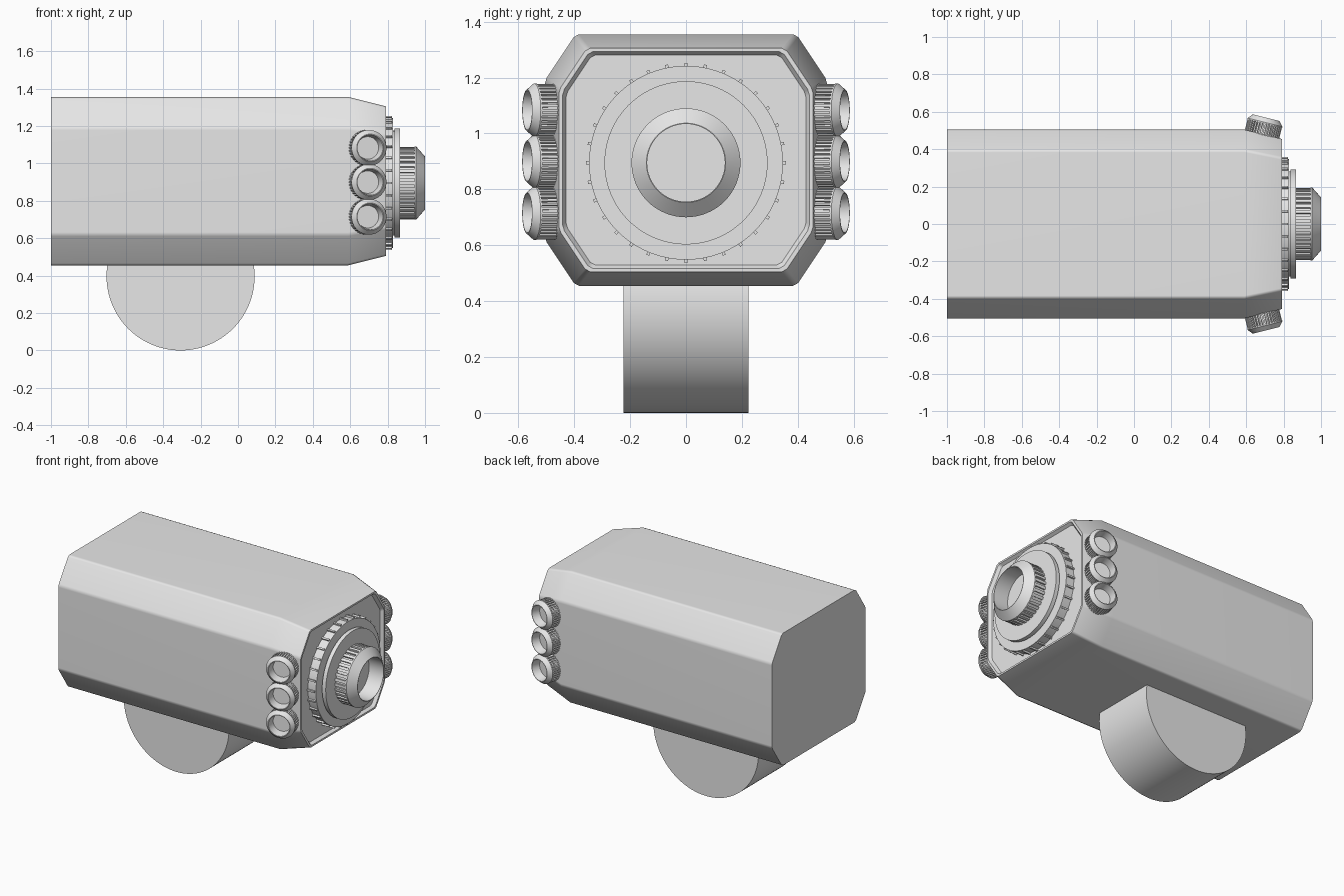
import bpy, bmesh, math
from mathutils import Matrix, Vector

if "Cube" in bpy.data.objects:
    bpy.data.objects.remove(bpy.data.objects["Cube"])

grey = bpy.data.materials.new("plain_grey")
grey.diffuse_color = (0.8, 0.8, 0.8, 1)
grey.use_nodes = True
grey.node_tree.nodes["Principled BSDF"].inputs["Base Color"].default_value = grey.diffuse_color


def loft(name, rings, matrix=Matrix(), angle=32):
    """Skin a list of equal-length point rings and cap both ends."""
    bm = bmesh.new()
    loops = [[bm.verts.new(matrix @ Vector(p)) for p in ring] for ring in rings]
    n = len(loops[0])
    for a, b in zip(loops, loops[1:]):
        for i in range(n):
            j = (i + 1) % n
            bm.faces.new((a[i], a[j], b[j], b[i]))
    bm.faces.new(loops[0])
    bm.faces.new(loops[-1])
    bmesh.ops.recalc_face_normals(bm, faces=bm.faces)
    mesh = bpy.data.meshes.new(name)
    bm.to_mesh(mesh)
    bm.free()
    mesh.materials.append(grey)
    obj = bpy.data.objects.new(name, mesh)
    bpy.context.collection.objects.link(obj)
    bpy.ops.object.select_all(action='DESELECT')
    obj.select_set(True)
    bpy.context.view_layer.objects.active = obj
    bpy.ops.object.shade_smooth_by_angle(angle=math.radians(angle))
    return obj


def lathe(name, profile, matrix, n=64):
    """Turn (radius, height) points around local z."""
    turns = [math.tau * i / n for i in range(n)]
    return loft(name, [[(r * math.cos(t), r * math.sin(t), z) for t in turns]
                       for r, z in profile], matrix)


def ribbed(name, r_in, r_out, z0, z1, n, duty, matrix):
    """Cylinder with n raised ribs around it."""
    step = math.tau / n
    pts = []
    for i in range(n):
        a, h = i * step, step * duty / 2
        for r, t in ((r_in, a - h), (r_out, a - h), (r_out, a + h), (r_in, a + h)):
            pts.append((r * math.cos(t), r * math.sin(t)))
    return loft(name, [[(x, y, z) for x, y in pts] for z in (z0, z1)], matrix)


def octagon(x, hy, hz, cy, cz, d=0.012):
    """Chamfered rectangle across x, with slightly eased corners."""
    c = [(hy - cy, hz), (hy, hz - cz), (hy, cz - hz), (hy - cy, -hz),
         (cy - hy, -hz), (-hy, cz - hz), (-hy, hz - cz), (cy - hy, hz)]
    c = [Vector(p) for p in c]
    ring = []
    for i, p in enumerate(c):
        for q in (c[i - 1], c[(i + 1) % 8]):
            e = p + (q - p).normalized() * d
            ring.append((x, e.x, e.y + 0.905))
    return ring


# Main housing with tapered front and recessed front panel
body = loft("housing", [
    octagon(-1.0, 0.505, 0.45, 0.11, 0.165),
    octagon(0.59, 0.505, 0.45, 0.11, 0.165),
    octagon(0.79, 0.455, 0.40, 0.10, 0.15),
    octagon(0.79, 0.442, 0.388, 0.097, 0.145),
    octagon(0.77, 0.430, 0.376, 0.094, 0.141)])
body.modifiers.new("even_shading", 'WEIGHTED_NORMAL').keep_sharp = True

# Round foot, a cylinder lying along y
foot = Matrix.Translation((-0.307, 0, 0.396)) @ Matrix.Rotation(math.pi / 2, 4, 'X')
lathe("foot", [(0.396, -0.224), (0.396, 0.224)], foot, 96)

# Front dial: toothed ring, flange, ribbed barrel and hollow cap, along x
front = Matrix.Translation((0, 0, 0.895)) @ Matrix.Rotation(math.pi / 2, 4, 'Y')
ribbed("dial_teeth", 0.335, 0.358, 0.765, 0.824, 32, 0.16, front)
lathe("dial_ring", [(0.347, 0.765), (0.347, 0.83), (0.28, 0.83), (0.28, 0.838),
                    (0.292, 0.838), (0.292, 0.865), (0.15, 0.865)], front, 96)
ribbed("barrel_ribs", 0.182, 0.194, 0.86, 0.945, 36, 0.55, front)
lathe("barrel_cap", [(0.195, 0.943), (0.195, 0.953), (0.142, 1.0),
                     (0.139, 1.0), (0.139, 0.955)], front)

# Remove the rib end cap so that the hollow can reach down into the barrel
barrel = bpy.data.objects["barrel_ribs"]
cap = bpy.data.objects["barrel_cap"]
for obj, keep_x in ((barrel, 0.944), (cap, None)):
    bm = bmesh.new()
    bm.from_mesh(obj.data)
    big = [f for f in bm.faces if len(f.verts) > 4]
    bmesh.ops.delete(bm, geom=[f for f in big if keep_x is None or
                               f.calc_center_median().x > keep_x], context='FACES_ONLY')
    bm.to_mesh(obj.data)
    bm.free()
lathe("barrel_bore", [(0.195, 0.944), (0.139, 0.944), (0.139, 0.956), (0.139, 0.89)],
      front).data.update()
bore = bpy.data.objects["barrel_bore"]
bm = bmesh.new()
bm.from_mesh(bore.data)
bmesh.ops.delete(bm, geom=[f for f in bm.faces if len(f.verts) > 4 and
                           f.calc_center_median().x > 0.93], context='FACES_ONLY')
bm.to_mesh(bore.data)
bm.free()

# Three hollow knobs on each tapered side
for side, label in ((-1, "front"), (1, "back")):
    normal = Vector((0.05, side * 0.2, 0)).normalized()
    turn = normal.to_track_quat('Z', 'Y').to_matrix().to_4x4()
    for k, z in enumerate((1.083, 0.9, 0.715)):
        m = Matrix.Translation((0.685, side * 0.481, z)) @ turn
        ribbed(f"{label}_knob_ribs_{k}", 0.086, 0.095, -0.03, 0.03, 36, 0.55, m)
        lathe(f"{label}_knob_cap_{k}", [
            (0.084, 0.02), (0.084, 0.058), (0.096, 0.058), (0.096, 0.064),
            (0.074, 0.09), (0.070, 0.09), (0.060, 0.035)], m, 48)
        ribbed(f"{label}_knob_grip_{k}", 0.086, 0.095, 0.03, 0.034, 36, 0.55, m)
        # upper ribs stand around the hollow cap
        step = math.tau / 36
        for i in range(36):
            a = i * step
            h = step * 0.27
            quad = [(r * math.cos(t), r * math.sin(t)) for r, t in
                    ((0.083, a - h), (0.095, a - h), (0.095, a + h), (0.083, a + h))]
            loft(f"{label}_knob_{k}_rib_{i}",
                 [[(x, y, w) for x, y in quad] for w in (0.03, 0.06)], m)
